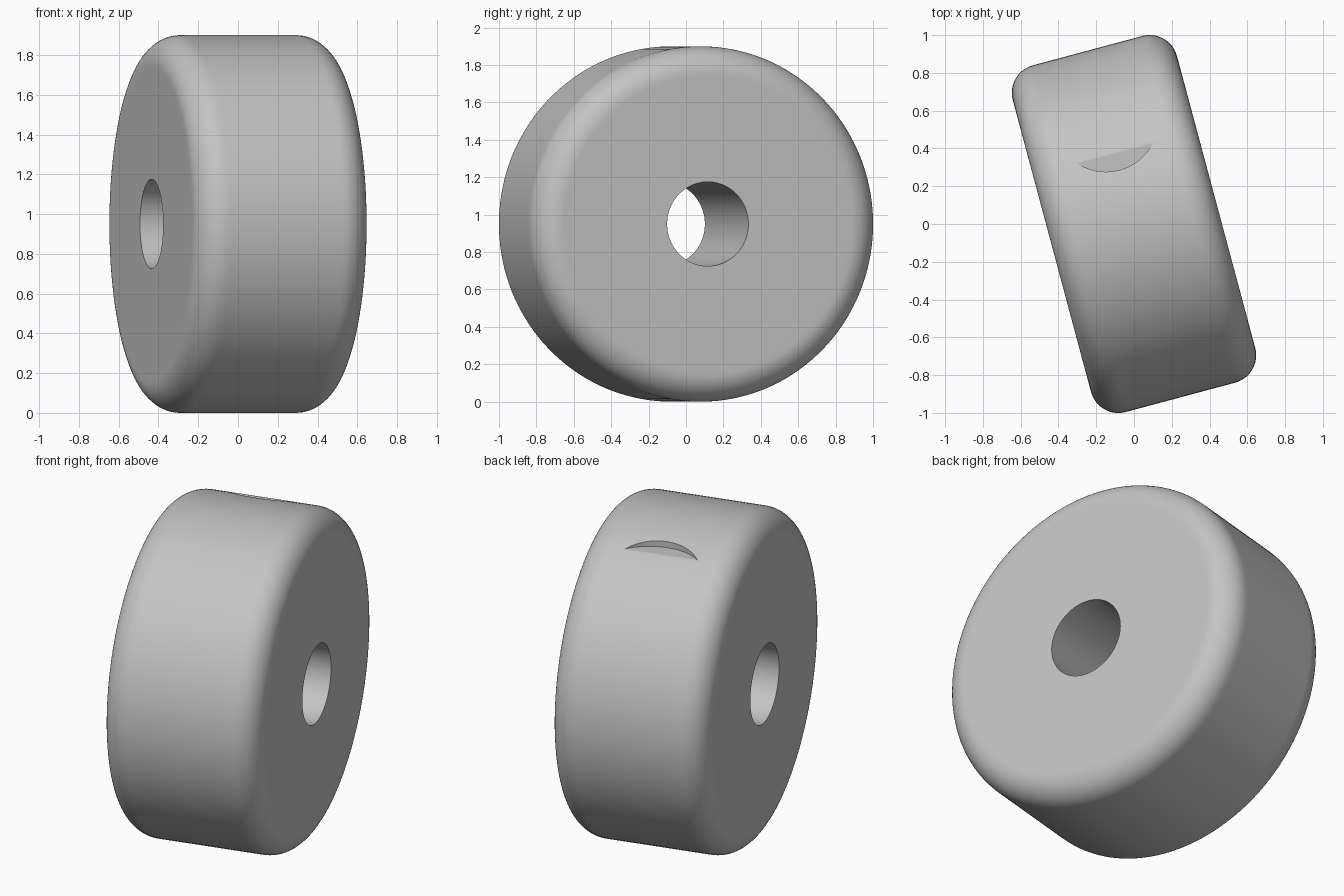
import bpy, bmesh, math
from mathutils import Matrix

if "Cube" in bpy.data.objects:
    bpy.data.objects.remove(bpy.data.objects["Cube"], do_unlink=True)

RADIUS, HALF, FILLET, BORE = 0.95, 0.45, 0.15, 0.225
SEGMENTS, STEPS = 144, 14

grey = bpy.data.materials.new("plain grey")
grey.use_nodes = True
colour = (0.55, 0.55, 0.55, 1)
grey.diffuse_color = colour
grey.node_tree.nodes["Principled BSDF"].inputs["Base Color"].default_value = colour


def add_object(name, bm):
    mesh = bpy.data.meshes.new(name)
    bm.to_mesh(mesh)
    bm.free()
    mesh.materials.append(grey)
    obj = bpy.data.objects.new(name, mesh)
    bpy.context.collection.objects.link(obj)
    return obj


# Half of the rim profile as (axial, radial) points, mirrored for the other side
half = [(HALF, BORE), (HALF, RADIUS - FILLET - 0.02)]
for i in range(STEPS + 1):
    a = math.pi / 2 * i / STEPS
    half.append((HALF - FILLET + FILLET * math.cos(a),
                 RADIUS - FILLET + FILLET * math.sin(a)))
half.append((HALF - FILLET - 0.02, RADIUS))
profile = half + [(-x, r) for x, r in reversed(half)]

# Wheel body with a through bore, revolved about x
bm = bmesh.new()
rings = []
for i in range(SEGMENTS):
    a = 2 * math.pi * i / SEGMENTS
    rings.append([bm.verts.new((x, r * math.cos(a), r * math.sin(a))) for x, r in profile])
for i, ring in enumerate(rings):
    after = rings[(i + 1) % SEGMENTS]
    for j in range(len(profile)):
        k = (j + 1) % len(profile)
        bm.faces.new((ring[j], ring[k], after[k], after[j]))
bmesh.ops.recalc_face_normals(bm, faces=bm.faces)
wheel = add_object("wheel", bm)

# Crescent notch: a shallow upright round pocket with a level floor
NOTCH, FLOOR = 0.278, 0.867
bm = bmesh.new()
bmesh.ops.create_cone(bm, cap_ends=True, segments=SEGMENTS, radius1=NOTCH, radius2=NOTCH,
                      depth=0.3, matrix=Matrix.Translation((0, 0.296 + NOTCH, FLOOR + 0.15)))
cutter = add_object("notch_cutter", bm)
cutter.hide_render = True

cut = wheel.modifiers.new("notch", "BOOLEAN")
cut.operation = "DIFFERENCE"
cut.solver = "EXACT"
cut.object = cutter
bpy.ops.object.select_all(action="DESELECT")
bpy.context.view_layer.objects.active = wheel
wheel.select_set(True)
bpy.ops.object.modifier_apply(modifier=cut.name)
bpy.data.objects.remove(cutter, do_unlink=True)

# Turn the wheel, stand it on the ground and smooth it
wheel.data.transform(Matrix.Translation((0, 0, RADIUS)) @ Matrix.Rotation(math.radians(15), 4, "Z"))
bpy.ops.object.shade_smooth_by_angle(angle=math.radians(30))
